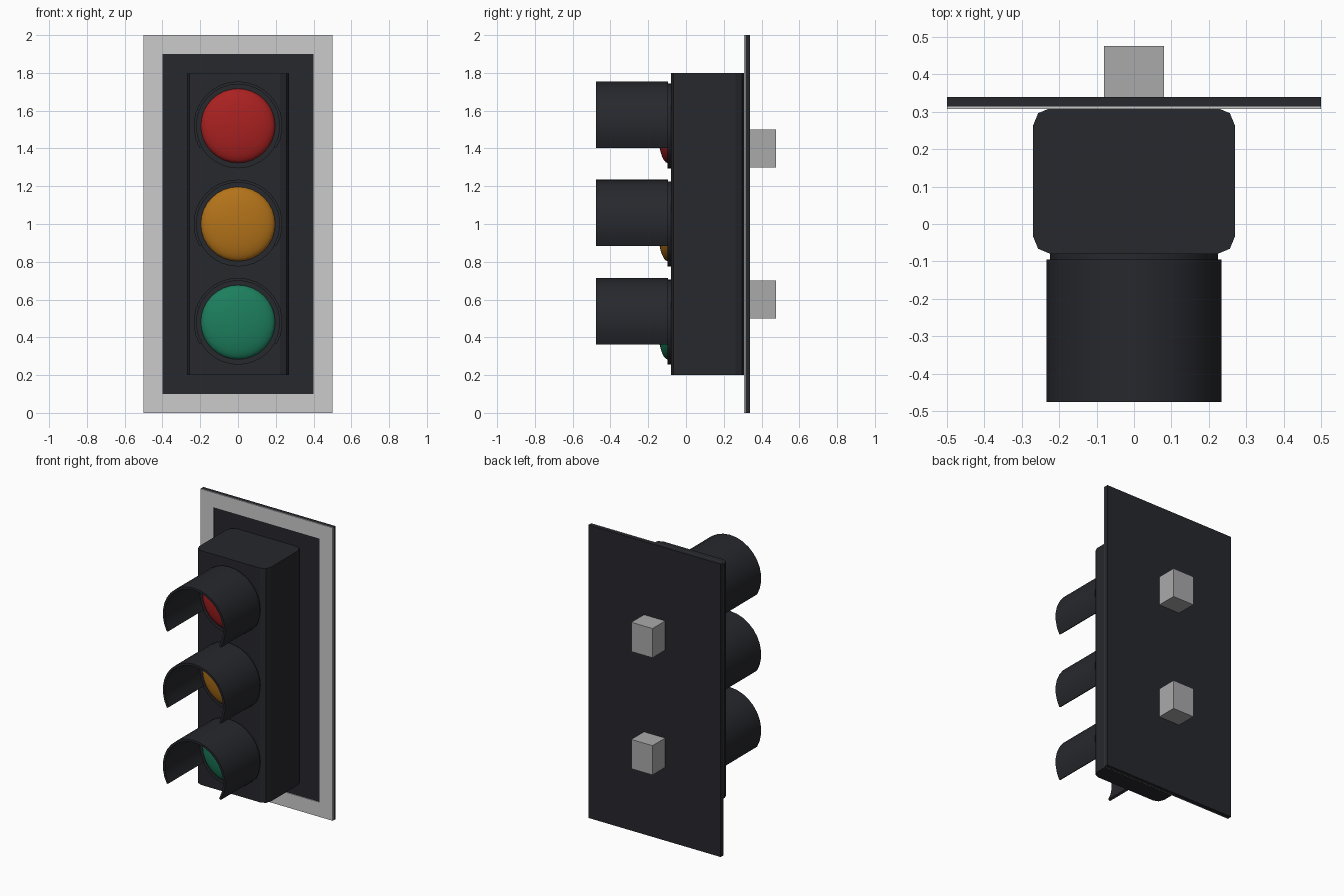
import bpy, bmesh, math
from mathutils import Matrix

if "Cube" in bpy.data.objects:
    bpy.data.objects.remove(bpy.data.objects["Cube"])


def material(name, rgb):
    m = bpy.data.materials.new(name)
    m.diffuse_color = (*rgb, 1)
    m.use_nodes = True
    m.node_tree.nodes["Principled BSDF"].inputs["Base Color"].default_value = m.diffuse_color
    return m


BLACK = material("black", (0.02, 0.021, 0.026))
WHITE = material("reflective_white", (0.8, 0.8, 0.8))
STEEL = material("steel", (0.4, 0.4, 0.41))
LIGHTS = [
    ("red", 1.52, material("red", (0.4, 0.015, 0.015))),
    ("amber", 1.0, material("amber", (0.45, 0.17, 0.01))),
    ("green", 0.48, material("green", (0.012, 0.21, 0.11))),
]


def finish(name, bm, mat, smooth=False):
    bmesh.ops.recalc_face_normals(bm, faces=bm.faces)
    me = bpy.data.meshes.new(name)
    bm.to_mesh(me)
    bm.free()
    me.materials.append(mat)
    ob = bpy.data.objects.new(name, me)
    bpy.context.collection.objects.link(ob)
    if smooth:
        bpy.ops.object.select_all(action='DESELECT')
        ob.select_set(True)
        bpy.context.view_layer.objects.active = ob
        bpy.ops.object.shade_smooth_by_angle(angle=math.radians(35))
    return ob


def box(name, x, y, z, mat, bevel=0):
    bm = bmesh.new()
    size = [b - a for a, b in (x, y, z)]
    mid = [(a + b) / 2 for a, b in (x, y, z)]
    bmesh.ops.create_cube(bm, size=1, matrix=Matrix.Translation(mid) @ Matrix.Diagonal((*size, 1)))
    if bevel:  # round the upright edges only
        edges = [e for e in bm.edges if abs(e.verts[0].co.z - e.verts[1].co.z) > 0.1]
        bmesh.ops.bevel(bm, geom=edges, offset=bevel, segments=2, profile=0.5, affect='EDGES')
    return finish(name, bm, mat)


def extrude_y(name, outline_pairs, y0, y1, mat, closed, smooth=False):
    """Solid strip between an outer and an inner outline, from y0 to y1."""
    bm = bmesh.new()
    rings = [[bm.verts.new((p[0], y, p[1])) for p, y in ((o, y0), (o, y1), (i, y1), (i, y0))]
             for o, i in outline_pairs]
    n = len(rings)
    for k in range(n if closed else n - 1):
        a, b = rings[k], rings[(k + 1) % n]
        for j in range(4):
            bm.faces.new((a[j], a[(j + 1) % 4], b[(j + 1) % 4], b[j]))
    if not closed:
        bm.faces.new(rings[0])
        bm.faces.new(rings[-1])
    return finish(name, bm, mat, smooth)


# Housing and backboard
box("housing", (-0.27, 0.27), (-0.08, 0.31), (0.2, 1.8), BLACK, bevel=0.047)
box("backboard", (-0.5, 0.5), (0.314, 0.34), (0, 2), BLACK)
box("housing_back_joint", (-0.2, 0.2), (0.305, 0.32), (0.22, 1.78), BLACK)

# Reflective border around the backboard
corners = [(-1, -1), (1, -1), (1, 1), (-1, 1)]
extrude_y("reflective_border",
          [((0.5 * x, 1 + z), (0.4 * x, 1 + 0.9 * z)) for x, z in corners],
          0.308, 0.314, WHITE, closed=True)

# Mounting brackets
for label, z in (("lower", 0.5), ("upper", 1.3)):
    box(label + "_bracket", (-0.08, 0.08), (0.34, 0.476), (z, z + 0.2), STEEL)

# Three signal lights: bezel, domed lens and open-bottomed visor
for colour, z, mat in LIGHTS:
    bm = bmesh.new()
    bmesh.ops.create_cone(bm, cap_ends=True, segments=32, radius1=0.225, radius2=0.225, depth=0.03,
                          matrix=Matrix.Translation((0, -0.083, z)) @ Matrix.Rotation(math.pi / 2, 4, 'X'))
    finish(colour + "_bezel", bm, BLACK, smooth=True)

    bm = bmesh.new()
    bmesh.ops.create_uvsphere(bm, u_segments=32, v_segments=16, radius=0.197)
    bmesh.ops.bisect_plane(bm, geom=bm.verts[:] + bm.edges[:] + bm.faces[:], plane_co=(0, 0, 0),
                           plane_no=(0, 0, -1), clear_outer=True)
    bmesh.ops.transform(bm, verts=bm.verts, matrix=Matrix.Translation((0, -0.097, z))
                        @ Matrix.Rotation(math.pi / 2, 4, 'X') @ Matrix.Diagonal((1, 1, 0.27, 1)))
    finish(colour + "_lens", bm, mat, smooth=True)

    arc = [math.radians(-30 + 240 * k / 20) for k in range(21)]
    extrude_y(colour + "_visor",
              [tuple((r * math.cos(a), z + r * math.sin(a)) for r in (0.235, 0.22)) for a in arc],
              -0.476, -0.095, BLACK, closed=False, smooth=True)
